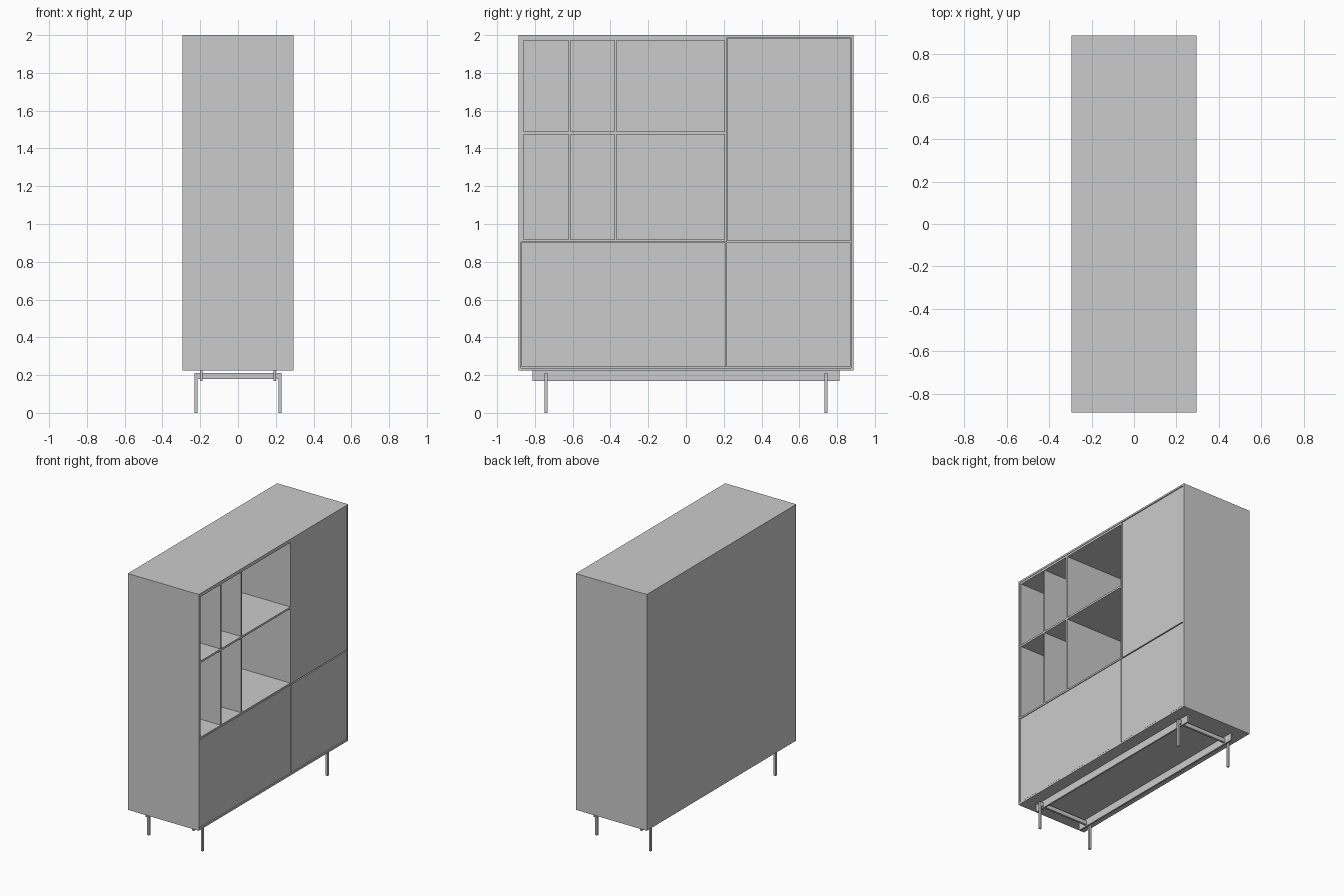
import bpy
import bmesh
from mathutils import Matrix, Vector

if "Cube" in bpy.data.objects:
    bpy.data.objects.remove(bpy.data.objects["Cube"])


def box(name, x, y, z):
    """Axis-aligned box from (min, max) pairs."""
    lo, hi = Vector((x[0], y[0], z[0])), Vector((x[1], y[1], z[1]))
    size = hi - lo
    bm = bmesh.new()
    bmesh.ops.create_cube(bm, size=1, matrix=Matrix.Diagonal((*size, 1)))
    mesh = bpy.data.meshes.new(name)
    bm.to_mesh(mesh)
    bm.free()
    ob = bpy.data.objects.new(name, mesh)
    ob.location = (lo + hi) / 2
    bpy.context.collection.objects.link(ob)
    return ob


X, Y, Z0, Z1 = 0.295, 0.887, 0.225, 2.0   # case extents; open face is +x
T = 0.013                                  # panel thickness
BACK = -X + T

# Outer case
box("case_top", (-X, X), (-Y, Y), (Z1 - T, Z1))
box("case_bottom", (-X, X), (-Y, Y), (Z0, Z0 + T))
box("case_side_left", (-X, X), (-Y, -Y + T), (Z0 + T, Z1 - T))
box("case_side_right", (-X, X), (Y - T, Y), (Z0 + T, Z1 - T))
box("back_panel", (-X, BACK), (-Y + T, Y - T), (Z0 + T, Z1 - T))

# Open shelf unit: inner liner, middle shelf and dividers
F = X - 0.003
box("shelf_unit_floor", (BACK, F), (-Y + T, 0.216), (0.905, 0.917))
box("shelf_unit_top", (BACK, F), (-Y + T, 0.216), (1.972, Z1 - T))
box("shelf_unit_left", (BACK, F), (-Y + T, -0.861), (0.917, 1.972))
box("shelf_unit_right", (BACK, F), (0.204, 0.216), (0.917, 1.972))
box("middle_shelf", (BACK, F), (-0.861, 0.204), (1.475, 1.489))
for i, y in enumerate((-0.617, -0.373)):
    for row, z in (("lower", (0.917, 1.475)), ("upper", (1.489, 1.972))):
        box(f"{row}_divider_{i + 1}", (BACK, F), (y - 0.006, y + 0.006), z)

# Doors, set just inside the case edge with narrow gaps
D = (X - 0.024, X - 0.004)
box("tall_door", D, (0.221, 0.870), (0.909, 1.984))
box("lower_wide_door", D, (-0.870, 0.209), (0.242, 0.901))
box("lower_narrow_door", D, (0.215, 0.870), (0.242, 0.901))

# Base: two long rails, and two leg frames with a flat crossbar
for sx, side in ((-1, "back"), (1, "front")):
    box(f"{side}_base_rail", (sx * 0.195 - 0.006, sx * 0.195 + 0.006),
        (-0.813, 0.813), (0.17, Z0))
for sy, end in ((-1, "left"), (1, "right")):
    ys = (sy * 0.741 - 0.008, sy * 0.741 + 0.008)
    box(f"{end}_leg_crossbar", (-0.215, 0.215), ys, (0.18, 0.21))
    for sx, side in ((-1, "back"), (1, "front")):
        box(f"{side}_{end}_leg", (sx * 0.223 - 0.008, sx * 0.223 + 0.008),
            ys, (0, 0.21))
